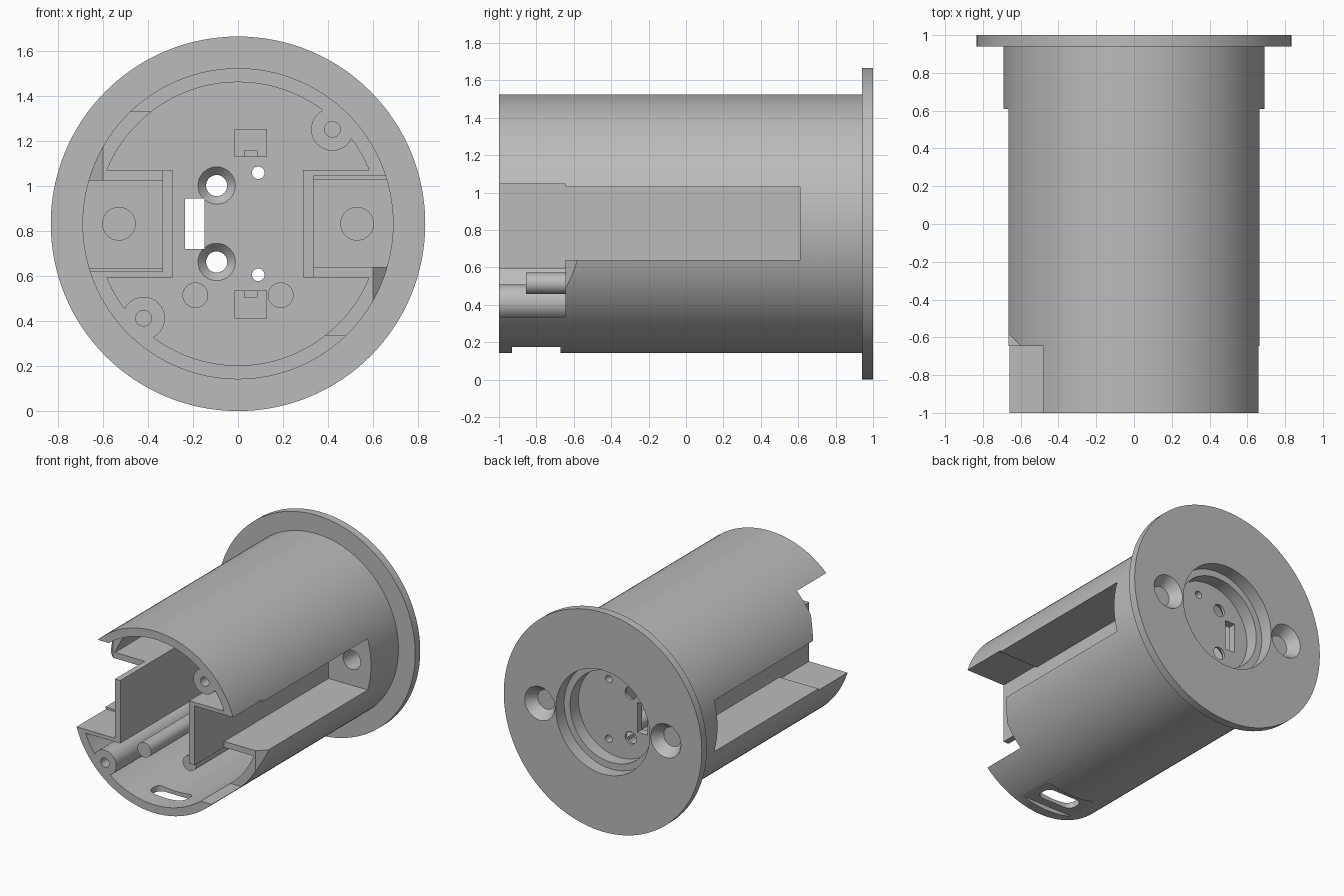
import bpy, bmesh, math
from mathutils import Matrix, Vector

cube = bpy.data.objects.get("Cube")
if cube:
    bpy.data.objects.remove(cube, do_unlink=True)

C = 0.833        # height of the housing axis
FLOOR = 0.74     # front face of the inner end plate
STEP = -0.645    # depth of the front notches

grey = bpy.data.materials.new("plain_grey")
grey.use_nodes = True
grey.diffuse_color = (0.5, 0.5, 0.5, 1)
grey.node_tree.nodes["Principled BSDF"].inputs["Base Color"].default_value = (0.5, 0.5, 0.5, 1)


def finish(bm, name, turned=False):
    """Make an object; turned = rotated half a turn about the housing axis."""
    if turned:
        bmesh.ops.rotate(bm, verts=bm.verts, cent=(0, 0, C), matrix=Matrix.Rotation(math.pi, 3, 'Y'))
    bmesh.ops.recalc_face_normals(bm, faces=bm.faces)
    mesh = bpy.data.meshes.new(name)
    bm.to_mesh(mesh)
    bm.free()
    mesh.materials.append(grey)
    ob = bpy.data.objects.new(name, mesh)
    bpy.context.collection.objects.link(ob)
    return ob


def cyl(name, x, z, r, y0, y1, r2=None, n=32):
    bm = bmesh.new()
    bmesh.ops.create_cone(bm, cap_ends=True, segments=n, radius1=r,
                          radius2=r if r2 is None else r2, depth=y1 - y0)
    bm.transform(Matrix.Translation((x, (y0 + y1) / 2, z)) @ Matrix.Rotation(-math.pi / 2, 4, 'X'))
    return finish(bm, name)


def prism(name, outline, z0, z1, turned=False, rounding=0):
    """Extrude an x-y outline upwards, optionally rounding its corners."""
    bm = bmesh.new()
    face = bm.faces.new([bm.verts.new((x, y, z0)) for x, y in outline])
    ext = bmesh.ops.extrude_face_region(bm, geom=[face])
    bmesh.ops.translate(bm, vec=Vector((0, 0, z1 - z0)),
                        verts=[g for g in ext["geom"] if isinstance(g, bmesh.types.BMVert)])
    if rounding:
        upright = [e for e in bm.edges if abs(e.verts[0].co.z - e.verts[1].co.z) > 1e-4]
        bmesh.ops.bevel(bm, geom=upright, offset=rounding, segments=6, profile=0.5, affect='EDGES')
    return finish(bm, name, turned)


def box(name, x0, x1, y0, y1, z0, z1, turned=False, rounding=0):
    return prism(name, [(x0, y0), (x1, y0), (x1, y1), (x0, y1)], z0, z1, turned, rounding)


def combine(target, tool, operation='DIFFERENCE'):
    tool.hide_render = True
    mod = target.modifiers.new("cut", 'BOOLEAN')
    mod.operation, mod.object, mod.solver = operation, tool, 'EXACT'
    bpy.context.view_layer.objects.active = target
    bpy.ops.object.modifier_apply(modifier=mod.name)
    bpy.data.objects.remove(tool, do_unlink=True)


# Barrel with rear flange
housing = cyl("housing", 0, C, 0.692, -1, 0.97, n=128)
combine(housing, cyl("flange", 0, C, 0.833, 0.94, 1, n=128), 'UNION')

# Inner cavity, leaving side channel walls, bosses, posts and clips standing
cavity = cyl("cavity", 0, C, 0.63, -1.1, FLOOR, n=128)
for turned in (False, True):
    combine(cavity, box("channel_wall", 0.29, 0.9, -1.2, 0.9, 0.595, 1.073, turned))
for s in (-1, 1):
    combine(cavity, cyl("screw_boss", s * 0.42, C + s * 0.42, 0.095, -1.2, 0.9))
    combine(cavity, cyl("post", s * 0.19, 0.515, 0.057, -0.855, 0.9))
    low, high = sorted((C + s * 0.297, C + s * 0.422))
    combine(cavity, box("clip", -0.015, 0.13, 0.5, 0.9, low, high))
combine(housing, cavity)

# Side channels, their shaved front lips and the diagonal front notches
notch = [(0.335, -1.1), (0.9, -1.1), (0.9, STEP + 0.3), (0.6, STEP), (0.335, STEP)]
for turned in (False, True):
    combine(housing, box("channel", 0.335, 0.9, -1.1, 0.61, 0.64, 1.03, turned))
    combine(housing, box("lip", 0.335, 0.9, -1.1, STEP, 0.8, 1.045, turned))
    combine(housing, prism("notch", notch, 0.335, 0.66, turned))

# Stepped recess in the rear face
combine(housing, cyl("rear_recess", 0, C, 0.395, 0.9, 1.1, n=96))
combine(housing, cyl("rear_well", 0, C, 0.345, 0.8, 0.95, n=96))

# Mounting holes, boss holes, end plate holes and clip notches
for s in (-1, 1):
    combine(housing, cyl("mount_hole", s * 0.53, C, 0.073, 0.5, 1.1))
    combine(housing, cyl("mount_sink", s * 0.53, C, 0.073, 0.92, 1.001, r2=0.128))
    combine(housing, cyl("boss_hole", s * 0.42, C + s * 0.42, 0.035, -1.1, -0.6))
    combine(housing, cyl("plate_hole", -0.095, C + s * 0.17, 0.047, 0.6, 0.85))
    combine(housing, cyl("plate_sink", -0.095, C + s * 0.17, 0.084, 0.739, 0.78, r2=0.047))
    combine(housing, cyl("pin_hole", 0.09, C + s * 0.227, 0.028, 0.6, 0.85))
    low, high = sorted((C + s * 0.28, C + s * 0.327))
    combine(housing, box("clip_notch", 0.03, 0.085, 0.4, 0.7, low, high))
combine(housing, box("plate_slot", -0.235, -0.15, 0.6, 0.85, 0.72, 0.945))

# Underside recess with a smaller opening through the shell
combine(housing, box("under_recess", -0.25, 0.25, -0.93, -0.67, 0, 0.175, rounding=0.05))
combine(housing, box("under_slot", -0.15, 0.15, -0.865, -0.735, 0, 0.3, rounding=0.05))

# Smooth shading with crisp edges
bpy.ops.object.select_all(action='DESELECT')
housing.select_set(True)
bpy.context.view_layer.objects.active = housing
bpy.ops.object.shade_smooth_by_angle(angle=math.radians(25))
housing.hide_render = False
